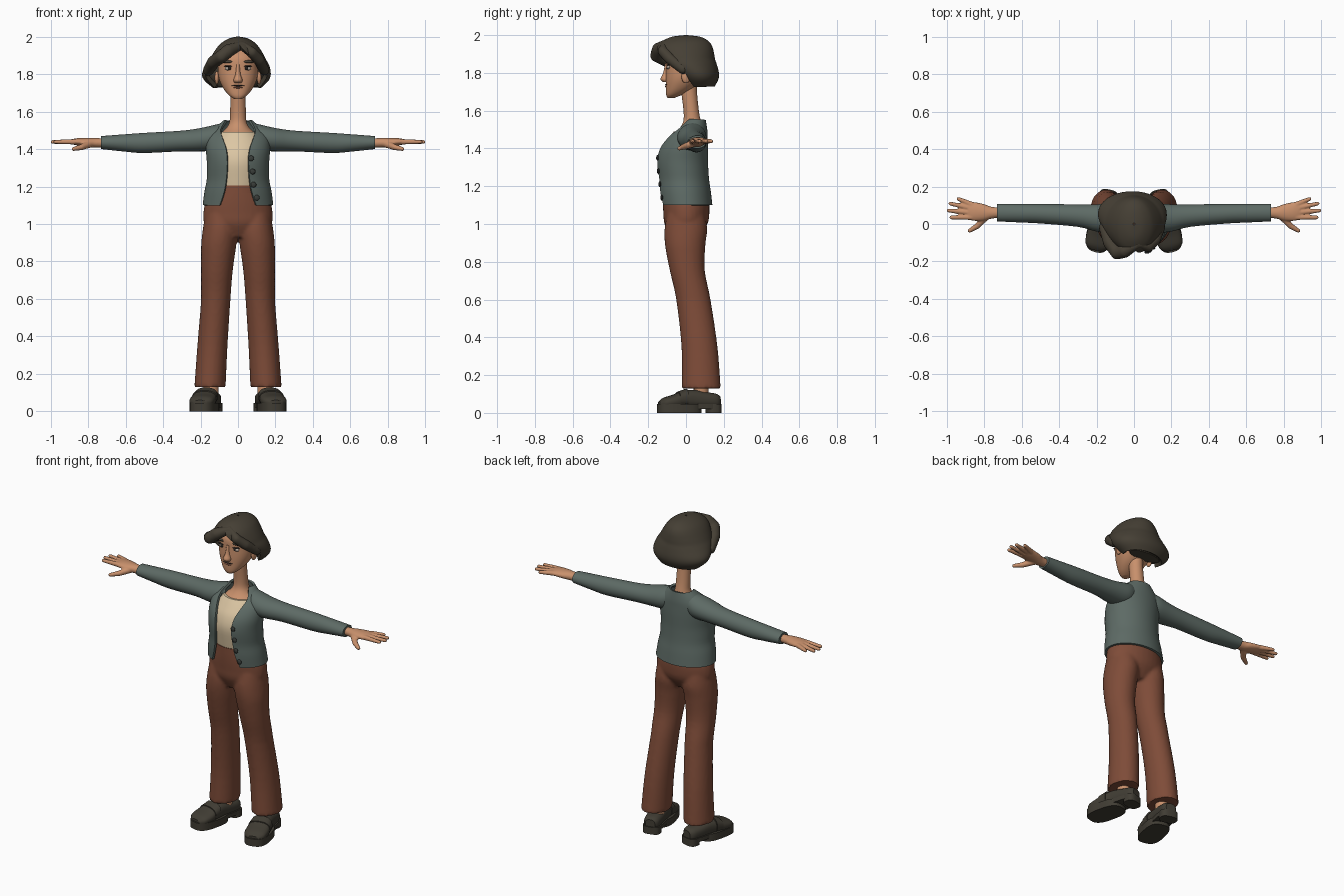
import bpy, bmesh
from math import sin, cos, asin, pi, radians, copysign
from mathutils import Matrix, Vector

if "Cube" in bpy.data.objects:
    bpy.data.objects.remove(bpy.data.objects["Cube"], do_unlink=True)


def material(name, r, g, b):
    m = bpy.data.materials.new(name)
    m.use_nodes = True
    m.diffuse_color = (r, g, b, 1)
    bsdf = next(n for n in m.node_tree.nodes if n.type == 'BSDF_PRINCIPLED')
    bsdf.inputs["Base Color"].default_value = (r, g, b, 1)
    return m


SKIN = material("skin", .58, .28, .15)
HAIR = material("dark_hair", .06, .05, .035)
WOOL = material("grey_green_wool", .11, .145, .13)
SHIRT = material("cream_shirt", .72, .57, .37)
TROUSER = material("rust_brown", .21, .072, .04)
SHOE = material("dark_leather", .052, .046, .034)
BUTTON = material("button_grey", .04, .045, .04)
EYE = material("eye_white", .45, .38, .32)
INK = material("dark_lines", .02, .016, .014)
LIP = material("lip_brown", .3, .12, .075)
parts = []


def smooth_rows(rows, steps):
    """Catmull-Rom interpolation of section rows."""
    out = []
    for i in range(len(rows) - 1):
        quad = [rows[max(i - 1, 0)], rows[i], rows[i + 1], rows[min(i + 2, len(rows) - 1)]]
        for k in range(steps):
            t = k / steps
            out.append([b + t * (c - a + t * (2 * a - 5 * b + 4 * c - d + t * (3 * (b - c) + d - a))) / 2
                        if abs(b - c) > 1e-6 else b for a, b, c, d in zip(*quad)])
    return out + [list(rows[-1])]


def loft(bm, rows, axis='z', n=32, steps=4, power=1):
    """Skin elliptical sections (t, lo1, hi1, lo2, hi2[, half width of front gap])."""
    is_open = len(rows[0]) == 6
    rings = []
    for row in smooth_rows(rows, steps):
        t, a, b, c, d = row[:5]
        m1, r1, m2, r2 = (a + b) / 2, (b - a) / 2, (c + d) / 2, (d - c) / 2
        start = asin(max(0, min(1, row[5] / r1))) if is_open else 0
        ring = []
        for i in range(n + is_open):
            phi = start + (2 * pi - 2 * start) * i / n
            s, k = (copysign(abs(v) ** power, v) for v in (sin(phi), cos(phi)))
            u, v = m1 + r1 * s, m2 - r2 * k
            ring.append(bm.verts.new({'x': (t, u, v), 'y': (u, t, v), 'z': (u, v, t)}[axis]))
        rings.append(ring)
    for lower, upper in zip(rings, rings[1:]):
        for i in range(n):
            j = (i + 1) % len(lower)
            bm.faces.new((lower[i], lower[j], upper[j], upper[i]))
    if not is_open:
        bm.faces.new(rings[0])
        bm.faces.new(rings[-1])


def ball(bm, centre, size):
    bmesh.ops.create_uvsphere(bm, u_segments=20, v_segments=12, radius=1,
                              matrix=Matrix.Translation(centre) @ Matrix.Diagonal((*size, 1)))


def chain(bm, *points):
    """Tapered rounded limb through points (x, y, z, radius)."""
    for p in points:
        ball(bm, p[:3], [p[3]] * 3)
    for p, q in zip(points, points[1:]):
        a, b = Vector(p[:3]), Vector(q[:3])
        turn = (b - a).to_track_quat('Z', 'Y').to_matrix().to_4x4()
        bmesh.ops.create_cone(bm, cap_ends=True, segments=16, radius1=p[3], radius2=q[3],
                              depth=(b - a).length, matrix=Matrix.Translation((a + b) / 2) @ turn)


def finish(name, bm, mat, thick=0, voxel=0, mirror=False):
    bmesh.ops.remove_doubles(bm, verts=bm.verts, dist=1e-5)
    bmesh.ops.recalc_face_normals(bm, faces=bm.faces)
    mesh = bpy.data.meshes.new(name)
    bm.to_mesh(mesh)
    bm.free()
    mesh.materials.append(mat)
    ob = bpy.data.objects.new(name, mesh)
    bpy.context.collection.objects.link(ob)
    if thick:
        mod = ob.modifiers.new("thickness", 'SOLIDIFY')
        mod.thickness, mod.offset = thick, 0
    if voxel:
        mod = ob.modifiers.new("blend", 'REMESH')
        mod.mode, mod.voxel_size, mod.use_smooth_shade = 'VOXEL', voxel, True
        mod = ob.modifiers.new("relax", 'SMOOTH')
        mod.factor, mod.iterations = .5, 4
    if mirror:
        ob.modifiers.new("mirror", 'MIRROR')
    parts.append(ob)


def lofted(name, rows, mat, thick=0, mirror=False, **kw):
    bm = bmesh.new()
    loft(bm, rows, **kw)
    finish(name, bm, mat, thick, mirror=mirror)


def blob(name, centre, size, mat, mirror=True):
    bm = bmesh.new()
    ball(bm, centre, size)
    finish(name, bm, mat, mirror=mirror)


# Trousers: two legs blended into the hips
leg = [(.13, .066, .233, -.022, .184), (.35, .056, .217, -.024, .167), (.6, .04, .197, -.052, .13),
       (.75, .028, .197, -.085, .1), (.88, .01, .197, -.11, .102), (.97, 0, .188, -.114, .112),
       (1.05, .01, .175, -.1, .1)]
bm = bmesh.new()
loft(bm, leg)
loft(bm, [(z, -hi, -lo, f, b) for z, lo, hi, f, b in leg])
loft(bm, [(.93, -.1, .1, -.08, .07), (1, -.177, .177, -.114, .114), (1.06, -.185, .185, -.12, .124),
          (1.12, -.172, .172, -.124, .122), (1.17, -.15, .15, -.125, .11), (1.2, -.14, .14, -.125, .108)])
finish("trousers", bm, TROUSER, voxel=.01)
lofted("waistband", [(1.165, -.145, .145, -.129, .108), (1.205, -.138, .138, -.129, .106)], TROUSER)

# Shirt and cardigan with an open front
lofted("shirt", [(1.16, -.12, .12, -.118, .1), (1.24, -.135, .135, -.131, .1), (1.33, -.142, .142, -.141, .1),
                 (1.4, -.142, .142, -.124, .1), (1.45, -.125, .125, -.093, .1),
                 (1.49, -.097, .097, -.064, .092)], SHIRT)
lofted("cardigan_body", [
    (1.1, -.182, .182, -.134, .133, .095), (1.17, -.173, .173, -.142, .125, .072),
    (1.24, -.16, .16, -.145, .115, .06), (1.33, -.16, .16, -.154, .11, .055),
    (1.4, -.165, .165, -.139, .11, .062), (1.46, -.16, .16, -.098, .108, .082),
    (1.5, -.128, .128, -.058, .106, .09), (1.55, -.07, .07, -.01, .098, .062)], WOOL, thick=.013, n=48)
lofted("sleeve", [(.08, -.02, .1, 1.4, 1.537), (.12, -.045, .108, 1.39, 1.53), (.2, -.04, .105, 1.388, 1.512),
                  (.3, -.015, .104, 1.388, 1.498), (.5, .003, .108, 1.379, 1.486), (.6, .008, .108, 1.386, 1.479),
                  (.73, .014, .107, 1.4, 1.469)], WOOL, mirror=True, axis='x')
for x, y, z in ((.07, -.151, 1.35), (.078, -.147, 1.28), (.083, -.139, 1.21), (.1, -.129, 1.14)):
    blob("button", (x, y, z), (.015, .007, .015), BUTTON, mirror=False)

# Hands
bm = bmesh.new()
loft(bm, [(.7, .036, .086, 1.41, 1.456), (.76, .028, .092, 1.407, 1.459), (.8, .018, .106, 1.411, 1.46),
          (.85, .016, .117, 1.418, 1.459), (.885, .024, .117, 1.425, 1.453)], axis='x')
for base, tip_x, tip_y in ((.104, .937, .134), (.083, .98, .109), (.06, .99, .072), (.036, .975, .035)):
    chain(bm, (.865, base, 1.439, .015), (tip_x, tip_y, 1.438, .0105))
chain(bm, (.79, .04, 1.427, .02), (.835, -.01, 1.41, .016), (.877, -.036, 1.4, .011))
finish("hand", bm, SKIN, voxel=.005, mirror=True)

# Neck, head and ears
lofted("neck", [(1.44, -.11, .11, -.085, .09), (1.48, -.098, .098, -.061, .09), (1.51, -.064, .064, -.032, .086),
                (1.545, -.046, .046, -.014, .078), (1.6, -.042, .042, -.013, .068),
                (1.7, -.04, .04, -.025, .058), (1.76, -.04, .04, -.025, .058)], SKIN)
lofted("head", [(1.668, -.02, .02, -.098, -.06), (1.685, -.047, .047, -.105, -.02), (1.72, -.076, .076, -.107, .04),
                (1.77, -.1, .1, -.107, .09), (1.83, -.108, .108, -.105, .115),
                (1.89, -.1, .1, -.1, .115), (1.94, -.06, .06, -.06, .08)], SKIN, n=40, power=.9)
lofted("nose", [(1.85, -.01, .01, -.11, -.08), (1.8, -.014, .014, -.121, -.08), (1.768, -.024, .024, -.135, -.08),
                (1.752, -.018, .018, -.122, -.08)], SKIN, n=16)
blob("ear", (.113, 0, 1.78), (.012, .024, .035), SKIN)

# Face details
blob("eye", (.047, -.091, 1.83), (.024, .01, .011), EYE)
blob("iris", (.045, -.098, 1.831), (.009, .006, .01), INK)
blob("eyelid_line", (.048, -.092, 1.842), (.028, .012, .004), INK)
blob("eyebrow", (.052, -.09, 1.866), (.036, .014, .008), HAIR)
blob("mouth", (0, -.1, 1.738), (.036, .011, .004), INK, mirror=False)
blob("lower_lip", (0, -.102, 1.729), (.026, .01, .006), LIP, mirror=False)

# Bobbed hair: shell, inner mass and swept fringe
lofted("hair_shell", [
    (1.735, -.125, .115, 0, .142, .112), (1.77, -.167, .152, -.03, .16, .142), (1.8, -.18, .163, -.06, .162, .155),
    (1.84, -.161, .156, -.11, .152, .135), (1.87, -.142, .14, -.135, .142, .09),
    (1.9, -.125, .125, -.145, .137, .055), (1.935, -.102, .103, -.142, .128, .015),
    (1.96, -.077, .08, -.115, .11, 0), (1.98, -.04, .045, -.07, .07, 0),
    (1.988, -.004, .004, -.004, .004, 0)], HAIR, thick=.024, n=48)
lofted("hair_inner", [(1.735, -.11, .1, .045, .13), (1.78, -.15, .135, .03, .15), (1.84, -.14, .135, .01, .14),
                      (1.9, -.1, .1, 0, .12)], HAIR)
bm = bmesh.new()
chain(bm, (.02, -.11, 1.955, .022), (-.05, -.145, 1.925, .036), (-.09, -.155, 1.892, .035),
      (-.13, -.1, 1.865, .035), (-.158, -.02, 1.82, .03))
chain(bm, (.03, -.11, 1.95, .022), (.075, -.122, 1.915, .029), (.113, -.085, 1.875, .03), (.14, -.015, 1.82, .028))
finish("hair_fringe", bm, HAIR, voxel=.008)

# Ankles and chunky loafers, toes turned out
bm = bmesh.new()
chain(bm, (.142, .08, .06, .038), (.145, .08, .22, .042))
finish("ankle", bm, SKIN, mirror=True)
place = Matrix.Translation((.168, .01, 0)) @ Matrix.Rotation(radians(13), 4, 'Z')
upper = [(-.155, -.035, .035, .03, .06), (-.13, -.062, .062, .025, .08), (-.08, -.069, .069, .025, .096),
         (-.03, -.062, .062, .025, .115), (.03, -.055, .055, .025, .122), (.1, -.052, .052, .025, .11),
         (.15, -.046, .046, .025, .102), (.172, -.03, .03, .03, .09)]
strap = [(-.055, -.068, .068, .03, .112), (-.01, -.064, .064, .03, .128)]
bm = bmesh.new()
loft(bm, upper, axis='y', power=.8)
loft(bm, strap, axis='y', power=.8)
bmesh.ops.transform(bm, matrix=place, verts=bm.verts)
finish("shoe_upper", bm, SHOE, mirror=True)
bm = bmesh.new()
for z, w, front, back in ((0, .071, -.165, .07), (0, .053, .1, .178), (.02, .056, -.06, .178)):
    loft(bm, [(z, -w, w, front, back), (.046, -w, w, front, back)], steps=1, power=.7)
bmesh.ops.transform(bm, matrix=place, verts=bm.verts)
finish("shoe_sole", bm, SHOE, mirror=True)

# Apply modifiers and shade
bpy.ops.object.select_all(action='DESELECT')
for ob in parts:
    ob.select_set(True)
bpy.context.view_layer.objects.active = parts[0]
bpy.ops.object.convert(target='MESH')
bpy.ops.object.shade_smooth_by_angle(angle=radians(40))
